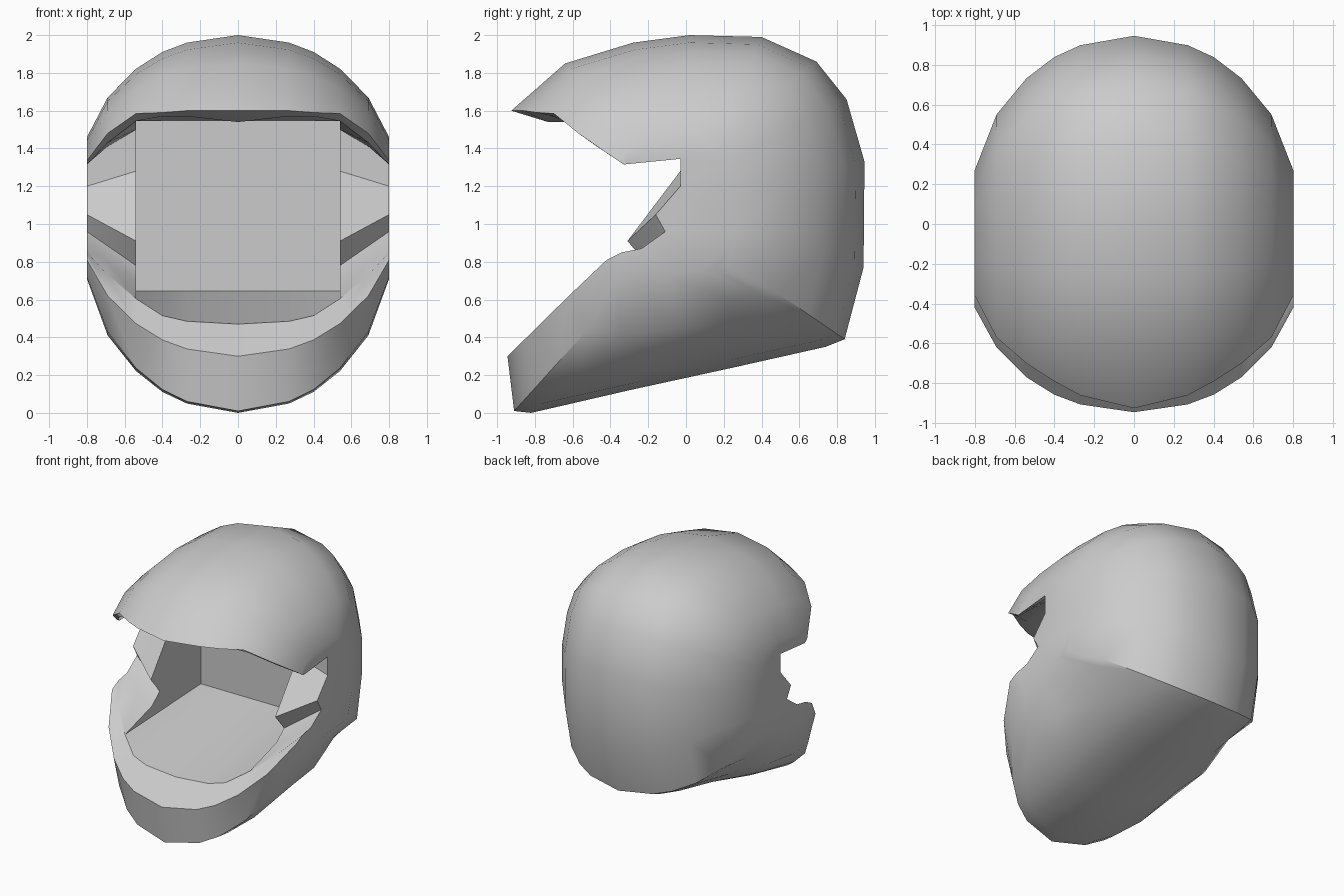
import bpy, bmesh, math

if "Cube" in bpy.data.objects:
    bpy.data.objects.remove(bpy.data.objects["Cube"])

# Side-on (y, z) outlines of the shell: brow, over the crown, down the back, under the jaw, chin lip
mid = [(-.925, 1.6), (-.64, 1.85), (-.28, 1.96), (.02, 2.0), (.4, 1.99), (.69, 1.86), (.85, 1.66), (.945, 1.33),
       (.94, .77), (.84, .39), (.74, .35), (.25, .24), (-.3, .12), (-.82, 0), (-.91, .01), (-.945, .3)]
shoulder = [(-.57, 1.48), (-.42, 1.6), (-.2, 1.65), (0, 1.67), (.25, 1.66), (.4, 1.6), (.49, 1.47), (.55, 1.25),
            (.55, .95), (.49, .63), (.4, .62), (.22, .6), (-.04, .45), (-.35, .41), (-.53, .43), (-.62, .62)]
side = [(-.36, 1.335), (-.29, 1.4), (-.17, 1.44), (0, 1.46), (.1, 1.45), (.17, 1.4), (.22, 1.33), (.27, 1.2),
        (.27, .95), (.22, .78), (.16, .76), (.08, .755), (-.1, .73), (-.28, .71), (-.36, .72), (-.42, .81)]


def blend(a, b, t):
    return [(p[0] + (q[0] - p[0]) * t, p[1] + (q[1] - p[1]) * t) for p, q in zip(a, b)]


# Slices across the width
xs = [0, .27, .4, .54, .69, .8]
outer = [mid, blend(mid, shoulder, .12), blend(mid, shoulder, .27), blend(mid, shoulder, .54), shoulder, side]
brow_out = [(-.925, 1.6), (-.86, 1.6), (-.79, 1.59), (-.7, 1.585), (-.57, 1.48), (-.36, 1.335)]
brow_in = [(-.73, 1.54), (-.72, 1.57), (-.7, 1.57), (-.65, 1.545), (-.5, 1.43), (-.33, 1.315)]
chin_in = [(-.77, .47), (-.755, .485), (-.725, .515), (-.63, .605), (-.5, .73), (-.34, .85)]
cavity = [(.31, .645), (.31, 1.545)]
# Side opening edge with the cheek pad, at the cavity wall and at the outside
notch_in = [(-.3, .7), (-.2, .78), (-.31, .91), (-.03, 1.28), (-.03, 1.5)]
notch_out = [(-.235, .87), (-.11, .96), (-.16, 1.05), (-.03, 1.2), (-.03, 1.345)]

bm = bmesh.new()


def loft(rings):
    for a, b in zip(rings, rings[1:]):
        for i in range(len(a)):
            j = (i + 1) % len(a)
            bm.faces.new((a[i], a[j], b[j], b[i]))


def points(x, pts):
    return [bm.verts.new((x, y, z)) for y, z in pts]


centre = None
for s in (1, -1):
    # Shared shell edges of each slice
    shells = []
    for k, x in enumerate(xs):
        if k == 0 and centre:
            shells.append(centre[:2])
            continue
        ring = [brow_out[k]] + outer[k][1:] + [chin_in[k]]
        shells.append((points(s * x, ring), points(s * x, [brow_in[k]])))
    # Middle section wraps the head cavity
    rooms = [centre[2] if k == 0 and centre else points(s * xs[k], cavity) for k in range(4)]
    if not centre:
        centre = (*shells[0], rooms[0])
    loft([shells[k][0] + rooms[k] + shells[k][1] for k in range(4)])
    # Outer sections wrap the side opening
    notches = [points(s * xs[k], blend(notch_in, notch_out, (xs[k] - .54) / .26)) for k in (3, 4, 5)]
    sides = [shells[k][0] + notches[k - 3] + shells[k][1] for k in (3, 4, 5)]
    loft(sides)
    bm.faces.new(sides[-1])
    # Inner cheek wall
    bm.faces.new([shells[3][0][-1]] + notches[0] + shells[3][1] + rooms[3][::-1])

bmesh.ops.recalc_face_normals(bm, faces=bm.faces[:])
bmesh.ops.triangulate(bm, faces=[f for f in bm.faces if len(f.verts) > 4])
mesh = bpy.data.meshes.new("helmet_shell")
bm.to_mesh(mesh)
bm.free()
helmet = bpy.data.objects.new("helmet_shell", mesh)
bpy.context.collection.objects.link(helmet)
bpy.context.view_layer.objects.active = helmet
helmet.select_set(True)
bpy.ops.object.shade_smooth_by_angle(angle=math.radians(32))
